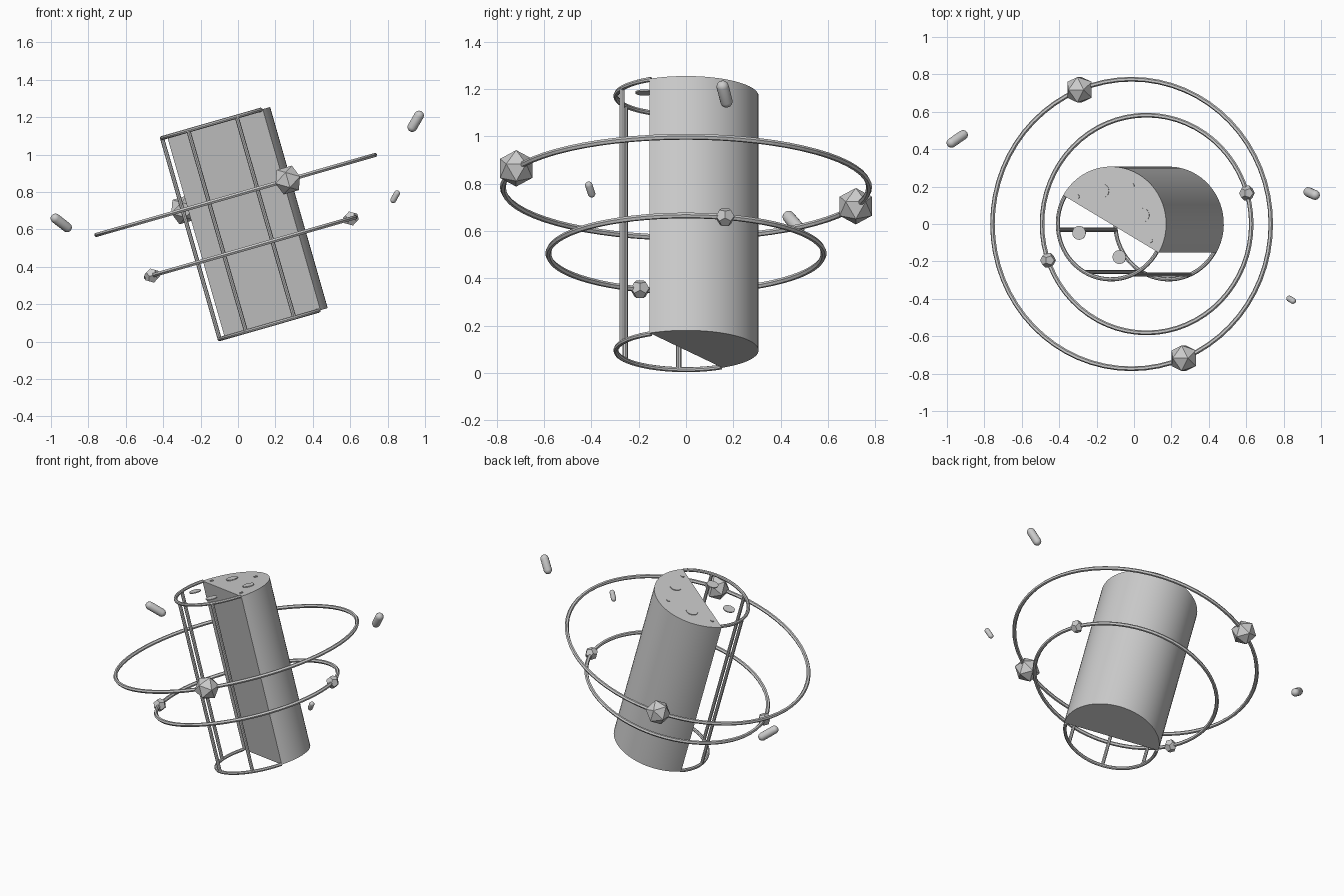
import bpy, bmesh, math
from mathutils import Matrix, Vector

if "Cube" in bpy.data.objects:
    bpy.data.objects.remove(bpy.data.objects["Cube"])

# Shared colour and tilted frame (origin at the centre of the base)
grey = bpy.data.materials.new("light grey")
grey.diffuse_color = (0.6, 0.6, 0.6, 1)
grey.use_nodes = True
grey.node_tree.nodes["Principled BSDF"].inputs["Base Color"].default_value = grey.diffuse_color
FRAME = Matrix.Translation((0.185, 0, 0.095)) @ Matrix.Rotation(math.radians(-16), 4, 'Y')
R, H, TUBE = 0.307, 1.118, 0.011


def finish(name, bm, matrix=FRAME, smooth=True):
    bmesh.ops.recalc_face_normals(bm, faces=bm.faces)
    mesh = bpy.data.meshes.new(name)
    bm.to_mesh(mesh)
    bm.free()
    mesh.materials.append(grey)
    ob = bpy.data.objects.new(name, mesh)
    bpy.context.collection.objects.link(ob)
    ob.matrix_world = matrix
    if smooth:
        bpy.ops.object.select_all(action='DESELECT')
        ob.select_set(True)
        bpy.context.view_layer.objects.active = ob
        bpy.ops.object.shade_smooth_by_angle(angle=math.radians(35))
    return ob


def polar(r, deg, z=0.0):
    a = math.radians(deg)
    return Vector((r * math.cos(a), r * math.sin(a), z))


def tube_arc(name, radius, z, start, end, steps, tube, sides=8):
    """Round tube swept along a circular arc."""
    bm = bmesh.new()
    closed = end - start >= 360
    loops = []
    for i in range(steps if closed else steps + 1):
        a = start + (end - start) * i / steps
        loops.append([bm.verts.new(polar(radius + tube * math.cos(2 * math.pi * j / sides), a,
                                         z + tube * math.sin(2 * math.pi * j / sides)))
                      for j in range(sides)])
    for i in range(steps):
        p, q = loops[i], loops[(i + 1) % len(loops)]
        for j in range(sides):
            k = (j + 1) % sides
            bm.faces.new((p[j], q[j], q[k], p[k]))
    if not closed:
        bm.faces.new(loops[0])
        bm.faces.new(loops[-1])
    finish(name, bm, smooth=False)


def cylinder(name, r, depth, centre, sides):
    bm = bmesh.new()
    bmesh.ops.create_cone(bm, cap_ends=True, segments=sides, radius1=r, radius2=r,
                          depth=depth, matrix=Matrix.Translation(centre))
    finish(name, bm)


def icosahedron(r):
    g = (1 + 5 ** 0.5) / 2
    bm = bmesh.new()
    for a in (-1, 1):
        for b in (-g, g):
            for p in ((a, 0, b), (0, b, a), (b, a, 0)):
                bm.verts.new(Vector(p).normalized() * r)
    bmesh.ops.convex_hull(bm, input=bm.verts)
    return bm


def dodecahedron(r):
    ico = icosahedron(1)
    bm = bmesh.new()
    for f in ico.faces:
        bm.verts.new(f.calc_center_median().normalized() * r)
    ico.free()
    bmesh.ops.convex_hull(bm, input=bm.verts)
    bmesh.ops.dissolve_limit(bm, angle_limit=0.05, verts=bm.verts, edges=bm.edges)
    return bm


def capsule(name, centre, half, r):
    """Rounded rod whose straight part runs from centre - half to centre + half."""
    bm = bmesh.new()
    n, rows = 16, 5
    half = Vector(half)
    L = half.length
    prof = [(r * math.cos(t), s * (L + r * math.sin(t)))
            for s, order in ((-1, range(rows - 1, -1, -1)), (1, range(rows)))
            for t in [math.pi / 2 * k / rows for k in order]]
    rings = [[bm.verts.new(polar(pr, 360 * j / n, z)) for j in range(n)] for pr, z in prof]
    for p, q in zip(rings, rings[1:]):
        for j in range(n):
            bm.faces.new((p[j], p[(j + 1) % n], q[(j + 1) % n], q[j]))
    for ring, z in ((rings[0], -L - r), (rings[-1], L + r)):
        tip = bm.verts.new((0, 0, z))
        for j in range(n):
            bm.faces.new((ring[j], ring[(j + 1) % n], tip))
    rot = half.to_track_quat('Z', 'Y').to_matrix().to_4x4()
    finish(name, bm, Matrix.Translation(centre) @ rot)


# Solid half of the drum
bm = bmesh.new()
base = bm.faces.new([bm.verts.new(polar(R, -30 + 180 * i / 32)) for i in range(33)])
top = bmesh.ops.extrude_face_region(bm, geom=[base])['geom']
bmesh.ops.translate(bm, vec=(0, 0, H), verts=[v for v in top if isinstance(v, bmesh.types.BMVert)])
if base.is_valid and not any(len(f.verts) == 33 and f.calc_center_median().z < 0.01 for f in bm.faces):
    bm.faces.new(base.verts)
finish("solid_half_drum", bm)

# Open wire half of the drum
for label, z in (("bottom", 0), ("top", H)):
    tube_arc(label + "_half_hoop", R - TUBE, z, 150, 330, 32, TUBE)
for i, a in enumerate((186, 240, 294)):
    cylinder(f"cage_rod_{i + 1}", TUBE, H, polar(R - TUBE, a, H / 2), 8)

# Discs and small studs level with the top
for i in range(4):
    cylinder(f"top_disc_{i + 1}", 0.037, 0.006, polar(0.183, 15 + 90 * i, H + 0.002), 24)
for i, a in enumerate((-22, 60, 142)):
    cylinder(f"top_stud_{i + 1}", 0.012, 0.006, polar(0.237, a, H + 0.002), 12)

# Orbit rings with a pair of faceted nodes on each
for label, r, z, ang, size, solid in (("outer", 0.774, 0.717, 112, 0.08, icosahedron),
                                      ("inner", 0.582, 0.426, 16.5, 0.042, dodecahedron)):
    tube_arc(label + "_orbit_ring", r, z, 0, 360, 64, 0.0125, 6)
    if label == "inner":
        angles = (ang, ang + 183)
    else:
        angles = (ang, ang + 180)
    for i, a in enumerate(angles):
        finish(f"{label}_node_{i + 1}", solid(size),
               FRAME @ Matrix.Translation(polar(r, a, z)), smooth=False)

# Loose floating capsules
capsule("left_capsule", (-0.945, 0.455, 0.635), (0.031, 0.021, -0.024), 0.026)
capsule("right_capsule", (0.95, 0.163, 1.178), (0.018, -0.008, 0.031), 0.026)
capsule("small_capsule", (0.84, -0.405, 0.775), (0.010, -0.006, 0.018), 0.016)
